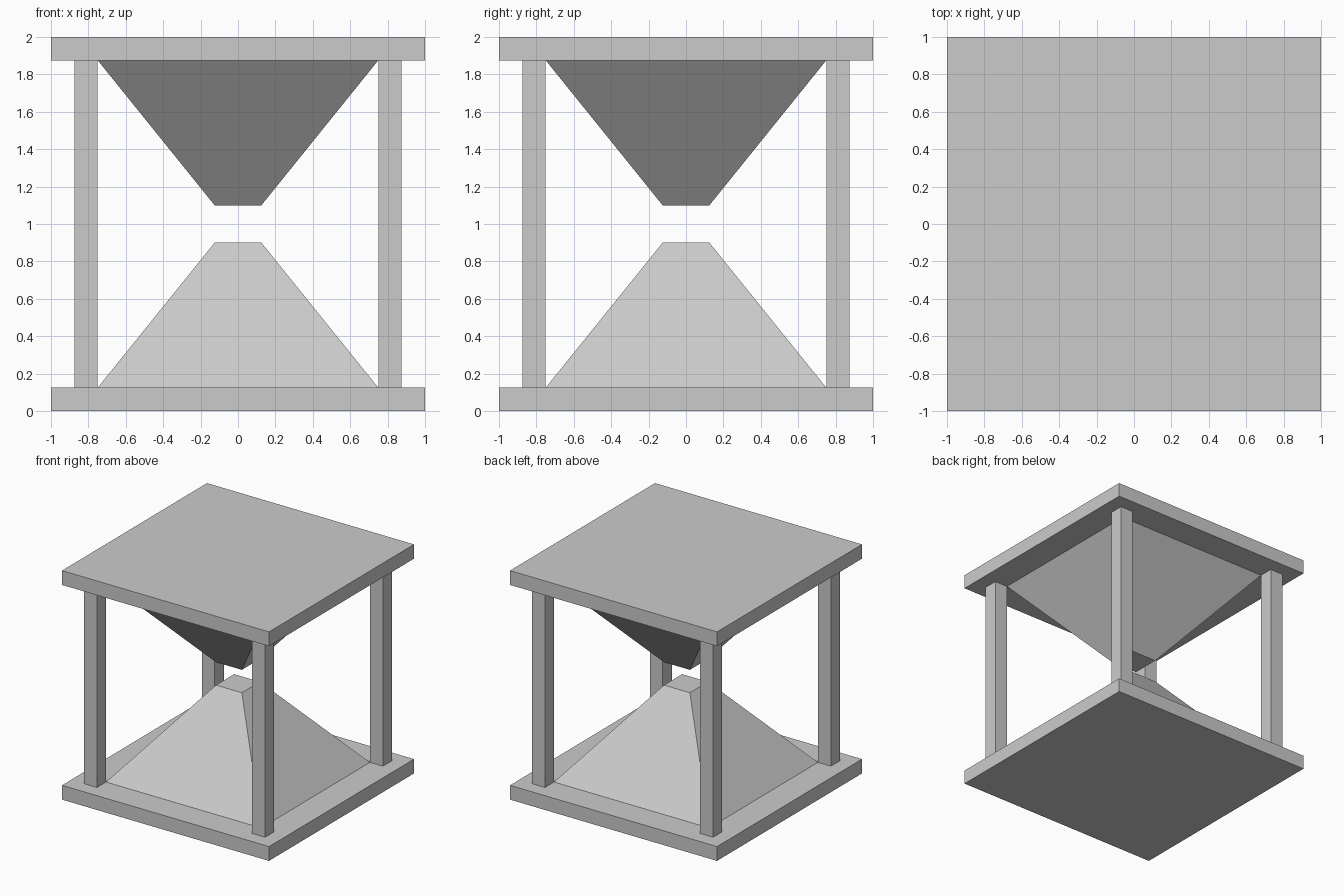
import bpy
import math

if "Cube" in bpy.data.objects:
    bpy.data.objects.remove(bpy.data.objects["Cube"])


def box(name, center, size):
    bpy.ops.mesh.primitive_cube_add(size=1, location=center)
    obj = bpy.context.object
    obj.name = name
    obj.scale = size
    bpy.ops.object.transform_apply(location=False, rotation=False, scale=True)
    return obj


def frustum(name, z0, z1, half0, half1):
    # Four-sided cone turned 45 degrees so its sides face the axes
    bpy.ops.mesh.primitive_cone_add(
        vertices=4, radius1=half0 * math.sqrt(2), radius2=half1 * math.sqrt(2),
        depth=z1 - z0, location=(0, 0, (z0 + z1) / 2),
        rotation=(0, 0, math.pi / 4))
    obj = bpy.context.object
    obj.name = name
    bpy.ops.object.transform_apply(location=False, rotation=True, scale=False)
    return obj


PLATE = 0.125
HEIGHT = 2.0

# Square end plates
box("bottom_plate", (0, 0, PLATE / 2), (2, 2, PLATE))
box("top_plate", (0, 0, HEIGHT - PLATE / 2), (2, 2, PLATE))

# Corner posts
for side, sx in (("left", -1), ("right", 1)):
    for end, sy in (("front", -1), ("back", 1)):
        box(f"{end}_{side}_post", (sx * 0.8125, sy * 0.8125, HEIGHT / 2),
            (0.125, 0.125, HEIGHT - 2 * PLATE))

# Facing truncated pyramids with a gap between their tips
frustum("lower_pyramid", PLATE, 0.9, 0.75, 0.125)
frustum("upper_pyramid", 1.1, HEIGHT - PLATE, 0.125, 0.75)
